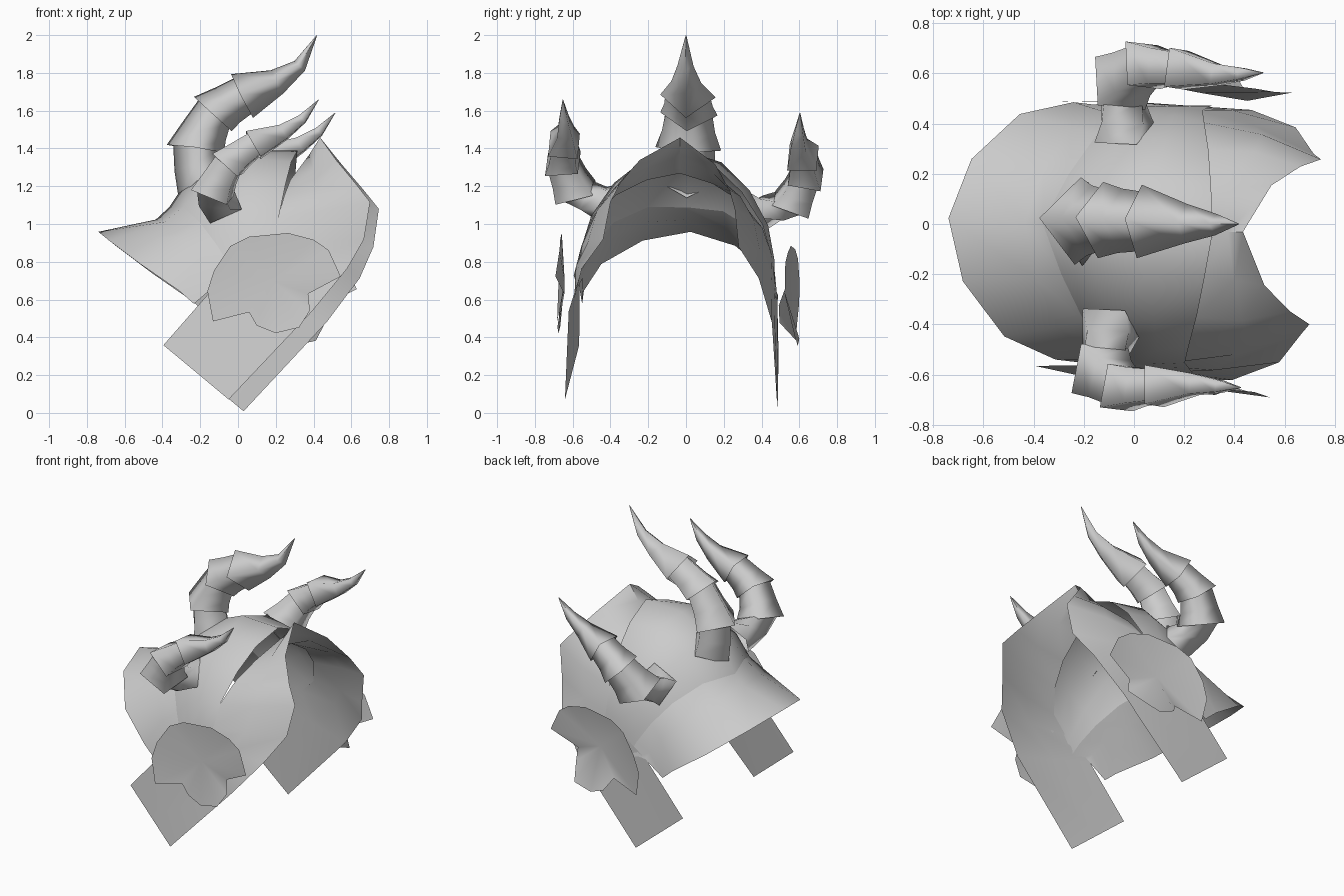
import bpy, bmesh, math
from mathutils import Matrix, Vector

if "Cube" in bpy.data.objects:
    bpy.data.objects.remove(bpy.data.objects["Cube"])

steel = bpy.data.materials.new("pale grey steel")
steel.diffuse_color = (0.6, 0.6, 0.6, 1)
steel.use_nodes = True
steel.node_tree.nodes["Principled BSDF"].inputs["Base Color"].default_value = steel.diffuse_color

# The whole helmet leans and turns slightly
TILT = (Matrix.Translation((0, -0.081, 0)) @ Matrix.Rotation(-0.07, 4, 'Z')
        @ Matrix.Rotation(-0.055, 4, 'X'))


def finish(name, bm, centre, angle=50):
    """Turn faces away from centre, tilt, and shade smooth with sharp edges."""
    bmesh.ops.recalc_face_normals(bm, faces=bm.faces)
    c = Vector(centre)
    if sum(f.normal.dot(f.calc_center_median() - c) * f.calc_area() for f in bm.faces) < 0:
        bmesh.ops.reverse_faces(bm, faces=bm.faces)
    bm.transform(TILT)
    me = bpy.data.meshes.new(name)
    bm.to_mesh(me)
    bm.free()
    me.materials.append(steel)
    ob = bpy.data.objects.new(name, me)
    bpy.context.collection.objects.link(ob)
    bpy.ops.object.select_all(action='DESELECT')
    ob.select_set(True)
    bpy.context.view_layer.objects.active = ob
    bpy.ops.object.shade_smooth_by_angle(angle=math.radians(angle))


def arch(half):
    """Mirror a half arch that starts on the centre line."""
    return [(x, -y, z) for x, y, z in reversed(half[1:])] + half


def loft(name, rows, closed=False, centre=(0.1, 0, 0.7), angle=50):
    bm = bmesh.new()
    grid = [[bm.verts.new(p) for p in r] for r in rows]
    n = len(rows[0])
    for a, b in zip(grid, grid[1:]):
        for i in range(n if closed else n - 1):
            j = (i + 1) % n
            bm.faces.new((a[i], a[j], b[j], b[i]))
    finish(name, bm, centre, angle)


def ring(c, axis, r, wide, phase):
    """Four-cornered ring around an axis, stretched sideways by wide."""
    axis = axis.normalized()
    u = (Vector((0, 1, 0)) - axis * axis.y).normalized()
    v = axis.cross(u)
    return [tuple(c + u * r * wide * math.cos(t) + v * r * math.sin(t))
            for t in (phase + math.pi / 2 * i for i in range(4))]


def horn(name, first_axes, pts, tip_pts, wide, phase):
    """Stacked square collars, each flaring at its lower rim, then a curved tip."""
    P = [(Vector(p[:3]), p[3]) for p in pts + tip_pts]
    dirs = [Vector(a).normalized() for a in first_axes]
    for i in range(len(dirs), len(P)):
        back = (P[i][0] - P[i - 1][0]).normalized()
        ahead = (P[i + 1][0] - P[i][0]).normalized() if i + 1 < len(P) else back
        dirs.append((back + ahead).normalized())
    n = len(pts)
    for i in range(n - 1):
        (a, ra), (b, rb) = P[i], P[i + 1]
        end = b + dirs[i + 1] * 0.02
        rows = [ring(a, dirs[i], ra, wide, phase),
                ring((a + b) / 2, dirs[i] + dirs[i + 1], ra * 0.43 + rb * 0.43, wide, phase),
                ring(end, dirs[i + 1], rb * 0.8, wide, phase)]
        loft(f"{name}_collar_{i + 1}", rows, True, (a + b) / 2, 180)
    rows = [ring(P[i][0], dirs[i], P[i][1], wide, phase) for i in range(n - 1, len(P))]
    loft(f"{name}_tip", rows, True, (P[n - 1][0] + P[n][0]) / 2, 180)


# Dome: arches from the back seam to the front seam
back_seam = [(-.37, 0, 1.09), (-.28, .2, 1.08), (-.18, .37, .99),
             (-.08, .46, .86), (0, .51, .73), (.05, .53, .63)]
dome = [back_seam,
        [(-.25, 0, 1.27), (-.14, .21, 1.24), (-.08, .37, 1.12),
         (0, .47, .94), (.06, .515, .77), (.1, .53, .64)],
        [(.03, 0, 1.39), (.07, .2, 1.34), (.1, .36, 1.2),
         (.12, .47, 1.02), (.14, .515, .84), (.17, .53, .67)],
        [(.31, 0, 1.39), (.29, .18, 1.32), (.27, .33, 1.19),
         (.245, .45, 1.02), (.235, .505, .86), (.27, .535, .7)]]
loft("dome", [arch(r) for r in dome])

# Flared neck guard
guard_mid = [(-.44, 0, 1.025), (-.38, .22, 1.0), (-.28, .4, .91),
             (-.17, .48, .79), (-.1, .51, .69), (-.03, .53, .65)]
guard_edge = [(-.745, 0, .96), (-.67, .245, .9), (-.49, .445, .765),
              (-.28, .515, .62), (-.2, .515, .55), (-.08, .53, .65)]
loft("neck_guard", [arch(back_seam), arch(guard_mid), arch(guard_edge)])

# Brow, cheeks and hanging side flaps in one sheet
inner = [(.31, 0, 1.27), (.285, .175, 1.225), (.265, .335, 1.135), (.238, .45, 1.005),
         (.2, .505, .86), (.1, .52, .76), (-.09, .525, .64), (-.36, .53, .33)]
outer = [(.43, 0, 1.46), (.53, .2, 1.33), (.64, .29, 1.2), (.72, .33, 1.1),
         (.69, .36, .9), (.61, .47, .74), (.43, .54, .51), (-.01, .565, .04)]
middle = [tuple((Vector(a) + Vector(b)) / 2 + Vector((0, .025 if 1 < i < 6 else 0, 0)))
          for i, (a, b) in enumerate(zip(inner, outer))]
loft("brow_and_cheeks", [arch(inner), arch(middle), arch(outer)])

# Dished ear plates with a notched lower rim: x, z, distance from the centre
ear = [(-.09, .45, .635), (.1, .5, .615), (.14, .43, .6), (.24, .39, .6),
       (.365, .42, .6), (.42, .51, .58), (.41, .6, .57), (.585, .69, .61),
       (.52, .83, .6), (.44, .885, .605), (.305, .92, .61), (.1, .9, .62),
       (0, .85, .63), (-.085, .72, .64), (-.12, .61, .64)]
for side, s, flare in (("right", -1, 0), ("left", 1, .07)):
    bm = bmesh.new()
    hub = bm.verts.new((.22, s * .585, .67))
    # the lowest lobe bends out further on the left
    rim = [bm.verts.new((x, s * (y + (flare if z < .44 else 0)), z)) for x, z, y in ear]
    for i in range(len(rim)):
        bm.faces.new((hub, rim[i], rim[(i + 1) % len(rim)]))
    finish(f"{side}_ear_plate", bm, (.22, 0, .65))

    # Side horns
    horn(f"{side}_horn", [(-.2, s * .8, .45), (.35, s * .3, .85)],
         [(-.07, s * .38, 1.09, .13), (-.1, s * .575, 1.135, .145),
          (-.015, s * .645, 1.285, .125), (.12, s * .635, 1.385, .11)],
         [(.28, s * .62, 1.455, .058), (.38, s * .625, 1.525, .034),
          (.465, s * .63, 1.625, .002)], 1.0, math.pi / 4)

# Tall centre horn
horn("centre_horn", [(-.6, 0, .8)],
     [(-.2, 0, 1.23, .15), (-.23, 0, 1.4, .155), (-.14, 0, 1.585, .135),
      (.015, 0, 1.68, .13)],
     [(.2, 0, 1.755, .07), (.32, 0, 1.84, .038), (.41, 0, 2.0, .002)], 1.13, 0)
